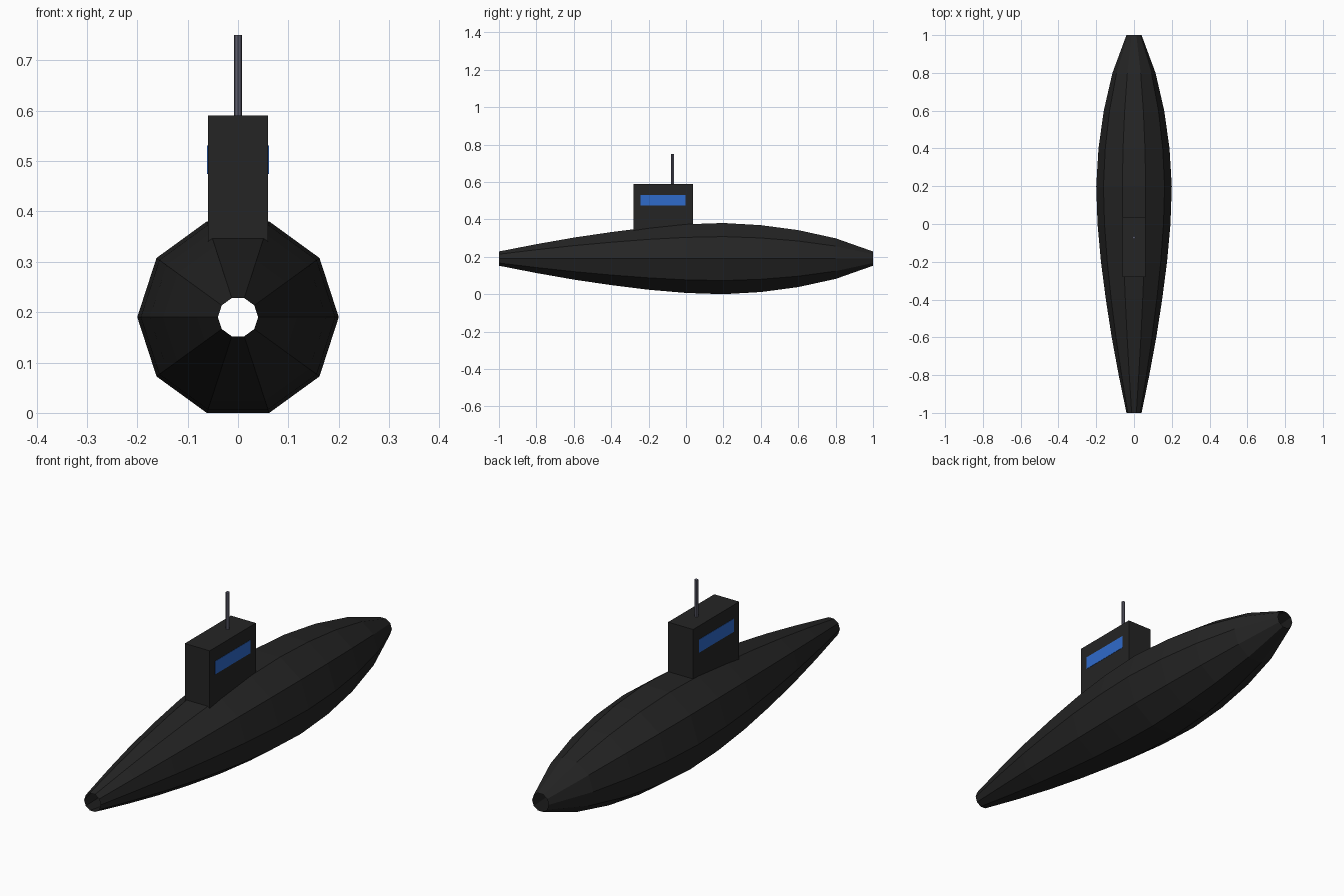
import bpy
import bmesh
from math import cos, sin, pi

old = bpy.data.objects.get("Cube")
if old:
    bpy.data.objects.remove(old, do_unlink=True)


def material(name, rgb):
    mat = bpy.data.materials.new(name)
    mat.use_nodes = True
    mat.diffuse_color = (*rgb, 1)
    mat.node_tree.nodes["Principled BSDF"].inputs["Base Color"].default_value = (*rgb, 1)
    return mat


def finish(name, bm, mat):
    bmesh.ops.recalc_face_normals(bm, faces=bm.faces)
    mesh = bpy.data.meshes.new(name)
    bm.to_mesh(mesh)
    bm.free()
    mesh.materials.append(mat)
    obj = bpy.data.objects.new(name, mesh)
    bpy.context.collection.objects.link(obj)
    return obj


def box(name, low, high, mat):
    bm = bmesh.new()
    bmesh.ops.create_cube(bm, size=1)
    for v in bm.verts:
        v.co = [(a + b) / 2 + c * (b - a) for a, b, c in zip(low, high, v.co)]
    return finish(name, bm, mat)


black = material("hull black", (0.018, 0.018, 0.018))
blue = material("window blue", (0.028, 0.145, 0.60))
grey = material("periscope grey", (0.11, 0.11, 0.15))

# Hull: open-ended ten-sided tube, radii from bow to stern
SIDES = 10
AXIS_Z = 0.19
radii = [0.04, 0.081, 0.118, 0.149, 0.175, 0.193, 0.2, 0.188, 0.16, 0.114, 0.04]
bm = bmesh.new()
rings = []
for i, r in enumerate(radii):
    y = -1 + 2 * i / (len(radii) - 1)
    angles = [2 * pi * k / SIDES for k in range(SIDES)]
    rings.append([bm.verts.new((r * cos(a), y, AXIS_Z + r * sin(a))) for a in angles])
for a, b in zip(rings, rings[1:]):
    for k in range(SIDES):
        n = (k + 1) % SIDES
        bm.faces.new((a[k], a[n], b[n], b[k]))
finish("hull", bm, black)

# Conning tower, sunk into the hull
box("conning_tower", (-0.06, -0.28, 0.33), (0.06, 0.037, 0.59), black)

# Window strip on each side of the tower
for name, side in (("left", 1), ("right", -1)):
    x0, x1 = sorted((side * 0.058, side * 0.0612))
    box(name + "_window", (x0, -0.243, 0.474), (x1, -0.003, 0.531), blue)

# Periscope
bm = bmesh.new()
bmesh.ops.create_cone(bm, cap_ends=True, segments=8, radius1=0.008, radius2=0.008, depth=0.18)
bmesh.ops.translate(bm, verts=bm.verts, vec=(0, -0.071, 0.66))
finish("periscope", bm, grey)
